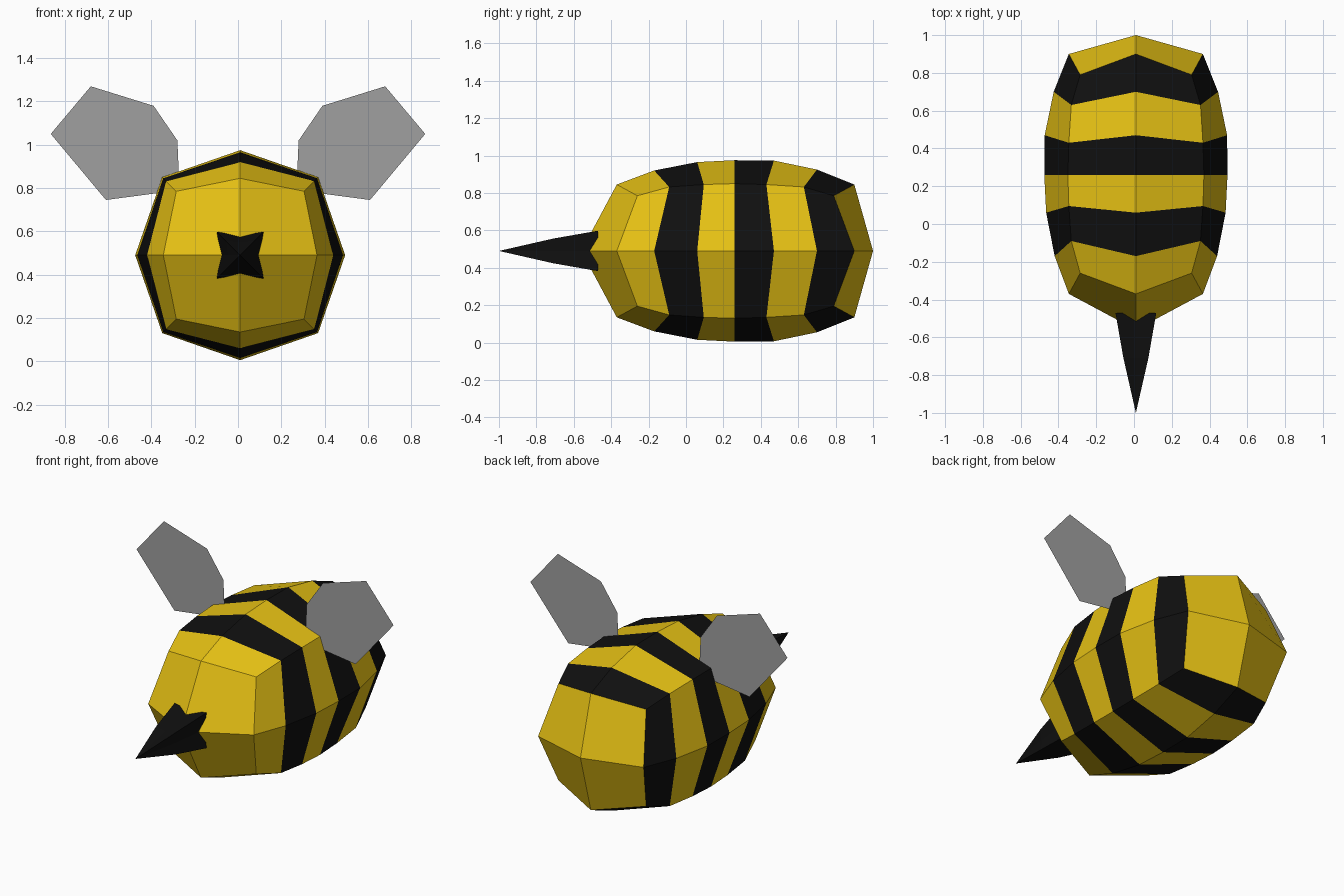
import bpy
import math

if "Cube" in bpy.data.objects:
    bpy.data.objects.remove(bpy.data.objects["Cube"])

CX, CZ = 0.01, 0.49  # body axis


def material(name, rgb):
    m = bpy.data.materials.new(name)
    m.diffuse_color = (*rgb, 1.0)
    m.use_nodes = True
    m.node_tree.nodes["Principled BSDF"].inputs["Base Color"].default_value = m.diffuse_color
    return m


yellow = material("warm yellow", (0.8, 0.54, 0.007))
black = material("black", (0.005, 0.005, 0.005))
grey = material("wing grey", (0.35, 0.35, 0.35))


def build(name, verts, faces, mats):
    me = bpy.data.meshes.new(name)
    me.from_pydata(verts, [], faces)
    for m in mats:
        me.materials.append(m)
    ob = bpy.data.objects.new(name, me)
    bpy.context.collection.objects.link(ob)
    return ob


def ring(y_side, r_side, y_corner, r_corner):
    """Eight points: side points alternate with corner points."""
    pts = []
    for i in range(8):
        a = i * math.pi / 4
        y, r = (y_side, r_side) if i % 2 == 0 else (y_corner, r_corner * math.sqrt(2))
        pts.append((CX + r * math.cos(a), y, CZ + r * math.sin(a)))
    return pts


def band(k):
    """Quads joining ring k to ring k + 1."""
    a, b = k * 8, k * 8 + 8
    return [(a + i, a + (i + 1) % 8, b + (i + 1) % 8, b + i) for i in range(8)]


def cap(k, tip, flip):
    """Four quads from a ring to the pole, meeting at side points."""
    a = k * 8
    quads = [(tip, a + i, a + i + 1, a + (i + 2) % 8) for i in (0, 2, 4, 6)]
    return [q[::-1] for q in quads] if flip else quads


# Striped body: boxy sphere stretched front to back
rings = [
    (-0.37, 0.355, -0.26, 0.295),
    (-0.17, 0.43, -0.09, 0.342),
    (0.06, 0.475, 0.095, 0.355),
    (0.26, 0.485, 0.26, 0.36),
    (0.47, 0.483, 0.43, 0.355),
    (0.70, 0.435, 0.63, 0.342),
    (0.90, 0.355, 0.79, 0.295),
]
verts = [p for r in rings for p in ring(*r)]
n = len(verts)
verts += [(CX, -0.56, CZ), (CX, 1.0, CZ)]
faces = [f for k in range(6) for f in band(k)]
faces += cap(0, n, False) + cap(6, n + 1, True)
body = build("body", verts, faces, [yellow, black])
for p in body.data.polygons:
    # every second band is black, the two caps are yellow
    p.material_index = (p.index // 8) % 2 if p.index < 48 else 0

# Stinger: four-ridged spike sunk into the front of the body
verts = ring(-0.71, 0.058, -0.71, 0.066) + ring(-0.47, 0.09, -0.47, 0.108)
verts.append((CX, -1.0, CZ))
faces = band(0) + [(16, (i + 1) % 8, i)[::-1] for i in range(8)]
faces.append(tuple(range(15, 7, -1)))
build("stinger", verts, faces, [black])

# Wings: flat upright panels on either side
outline = [(0.27, 0.79), (0.61, 0.745), (0.865, 1.05), (0.68, 1.27),
           (0.39, 1.18), (0.28, 1.02)]
for name, s in (("right_wing", 1), ("left_wing", -1)):
    pts = [(s * x, 0.26, z) for x, z in outline]
    build(name, pts, [tuple(range(6))[::s]], [grey])

# Make outward normals consistent on the closed parts
import bmesh
for ob in bpy.data.objects:
    if "wing" not in ob.name:
        bm = bmesh.new()
        bm.from_mesh(ob.data)
        bmesh.ops.recalc_face_normals(bm, faces=bm.faces)
        bm.to_mesh(ob.data)
        bm.free()
